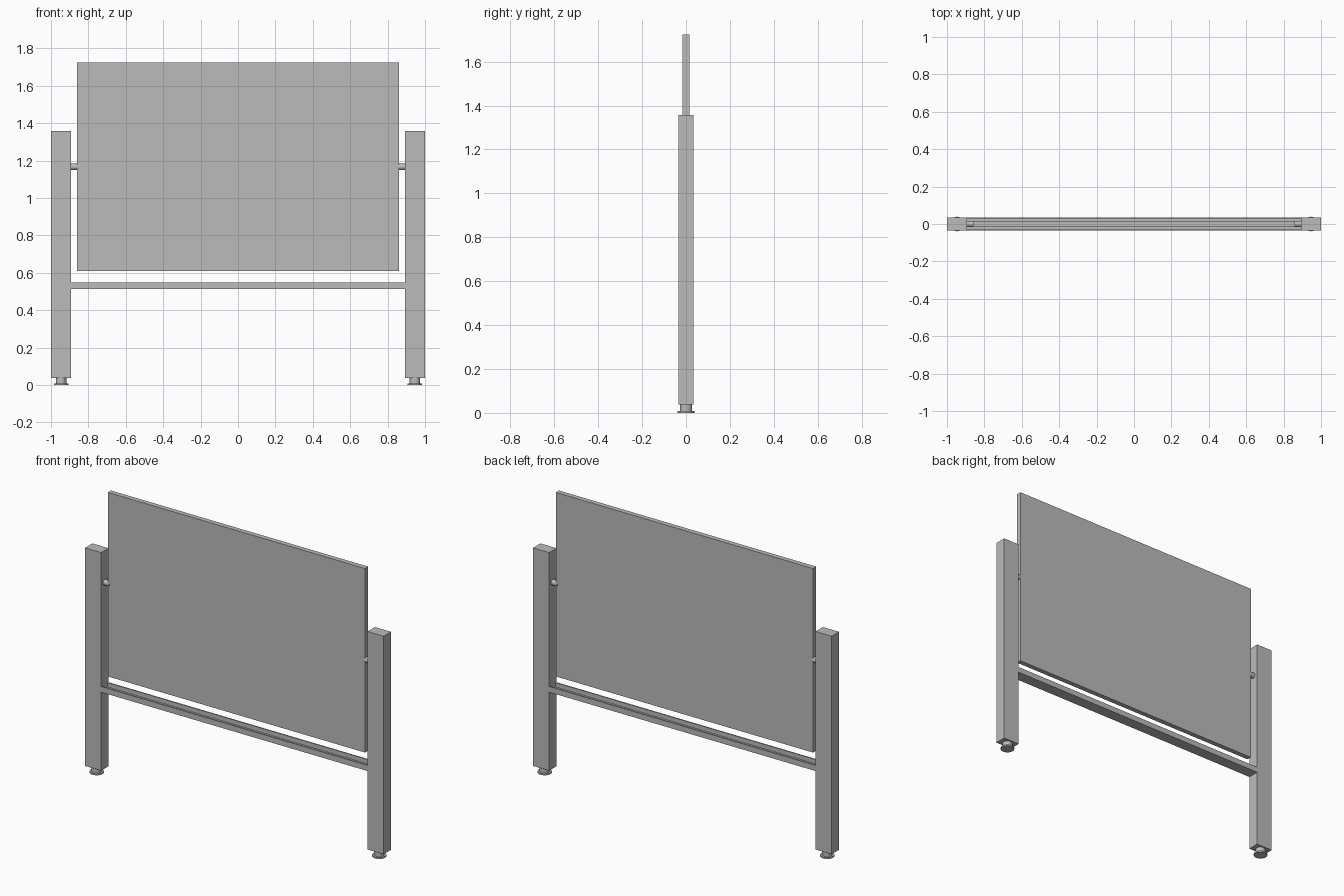
import bpy, bmesh
from math import radians

old = bpy.data.objects.get("Cube")
if old:
    bpy.data.objects.remove(old, do_unlink=True)

grey = bpy.data.materials.new("grey metal")
grey.use_nodes = True
GREY = (0.5, 0.5, 0.5, 1)
grey.diffuse_color = GREY
grey.node_tree.nodes["Principled BSDF"].inputs["Base Color"].default_value = GREY


def finish(name, bm, location):
    mesh = bpy.data.meshes.new(name)
    bmesh.ops.recalc_face_normals(bm, faces=bm.faces)
    bm.to_mesh(mesh)
    bm.free()
    mesh.materials.append(grey)
    ob = bpy.data.objects.new(name, mesh)
    ob.location = location
    bpy.context.collection.objects.link(ob)
    return ob


def box(name, size, location):
    bm = bmesh.new()
    bmesh.ops.create_cube(bm, size=1)
    bmesh.ops.scale(bm, vec=size, verts=bm.verts)
    return finish(name, bm, location)


def cylinder(name, radius, length, location, along_x=False, sides=24):
    bm = bmesh.new()
    bmesh.ops.create_cone(bm, cap_ends=True, segments=sides, radius1=radius,
                          radius2=radius, depth=length)
    ob = finish(name, bm, location)
    if along_x:
        ob.rotation_euler.y = radians(90)
    bpy.ops.object.select_all(action="DESELECT")
    ob.select_set(True)
    bpy.context.view_layer.objects.active = ob
    bpy.ops.object.shade_smooth_by_angle(angle=radians(35))
    return ob


# Writing panel
box("board_panel", (1.722, 0.03, 1.114), (0, 0, 1.166))

# Channel tray: an open U profile swept between the posts
bm = bmesh.new()
profile = [(-.035, .513), (.035, .513), (.035, .547), (.027, .547),
           (.027, .521), (-.027, .521), (-.027, .547), (-.035, .547)]
face = bm.faces.new([bm.verts.new((-.892, y, z)) for y, z in profile])
sweep = bmesh.ops.extrude_face_region(bm, geom=[face])["geom"]
bmesh.ops.translate(bm, vec=(1.784, 0, 0),
                    verts=[v for v in sweep if isinstance(v, bmesh.types.BMVert)])
finish("tray", bm, (0, 0, 0))

# Posts, pivots and levelling feet on both sides
for side, s in (("left", 1), ("right", -1)):
    box(side + "_post", (0.108, 0.07, 1.32), (s * 0.946, 0, 0.698))
    cylinder(side + "_pivot", 0.017, 0.05, (s * 0.876, 0, 1.166), along_x=True)
    cylinder(side + "_foot_pad", 0.039, 0.008, (s * 0.946, 0, 0.004))
    cylinder(side + "_foot_stem", 0.028, 0.034, (s * 0.946, 0, 0.024))
